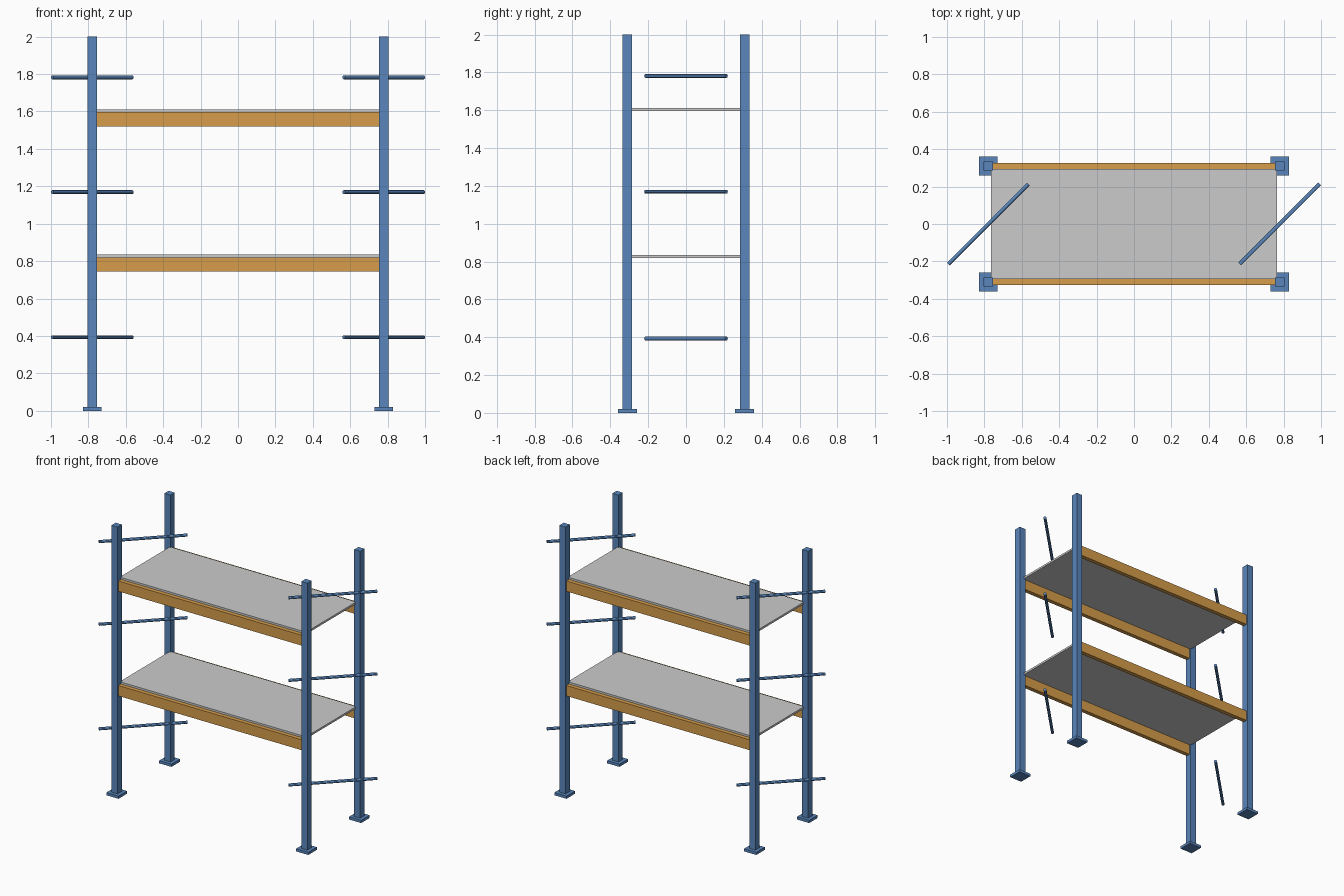
import bpy
from math import pi

if "Cube" in bpy.data.objects:
    bpy.data.objects.remove(bpy.data.objects["Cube"])

PX, PY = 0.779, 0.31      # post centre offsets
SHELVES = (0.835, 1.611)  # deck top heights
DECK_T = 0.015


def material(name, color):
    m = bpy.data.materials.new(name)
    m.diffuse_color = color
    m.use_nodes = True
    m.node_tree.nodes["Principled BSDF"].inputs["Base Color"].default_value = m.diffuse_color
    return m


blue = material("blue_steel", (0.10, 0.24, 0.50, 1))
orange = material("orange_steel", (0.68, 0.34, 0.07, 1))


def finish(name, mat):
    ob = bpy.context.object
    ob.name = name
    if mat:
        ob.data.materials.append(mat)
    return ob


def box(name, center, size, mat=None):
    bpy.ops.mesh.primitive_cube_add(size=1, location=center)
    ob = finish(name, mat)
    ob.scale = size
    bpy.ops.object.transform_apply(location=False, rotation=False, scale=True)
    return ob


# Upright posts on foot plates
for sx, side in ((-1, "left"), (1, "right")):
    for sy, end in ((-1, "front"), (1, "back")):
        box(f"{end}_{side}_post", (sx * PX, sy * PY, 1.0), (0.05, 0.05, 2.0), blue)
        box(f"{end}_{side}_foot_plate", (sx * PX, sy * PY, 0.01), (0.1, 0.1, 0.02), blue)

# Shelf beams and decks
for i, top in enumerate(SHELVES, 1):
    for sy, end in ((-1, "front"), (1, "back")):
        box(f"{end}_beam_{i}", (0, sy * PY, top - DECK_T - 0.038),
            (1.53, 0.031, 0.077), orange)
    box(f"shelf_deck_{i}", (0, 0, top - DECK_T / 2), (1.53, 0.59, DECK_T))

# Diagonal brace rods, horizontal and turned 45 degrees
for sx, side in ((-1, "left"), (1, "right")):
    for i, z in enumerate((0.393, 1.169, 1.782), 1):
        bpy.ops.mesh.primitive_cylinder_add(vertices=12, radius=0.0105, depth=0.604,
                                            location=(sx * PX, 0, z),
                                            rotation=(pi / 2, 0, -pi / 4))
        finish(f"{side}_brace_{i}", blue)
        bpy.ops.object.shade_smooth_by_angle()
